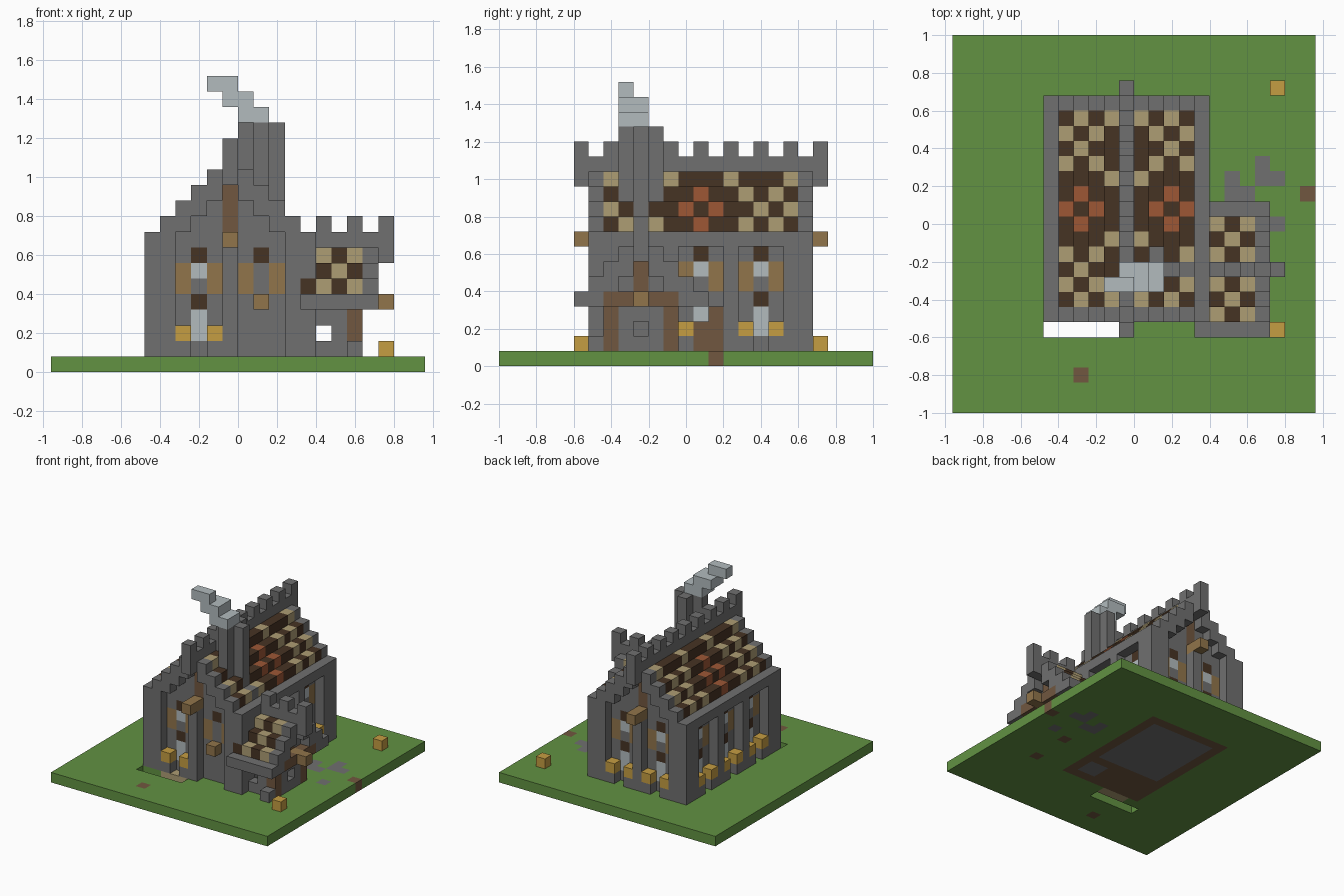
import bpy
import bmesh
from mathutils import Vector

cube = bpy.data.objects.get("Cube")
if cube:
    bpy.data.objects.remove(cube, do_unlink=True)

UNIT = 0.08
ORIGIN = Vector((-0.96, -1.0, 0.0))

COLOURS = {
    "grass": (0.122, 0.287, 0.055),
    "stone": (0.16, 0.16, 0.16),
    "dark_wood": (0.062, 0.033, 0.017),
    "straw": (0.42, 0.34, 0.175),
    "clay": (0.34, 0.095, 0.036),
    "timber": (0.283, 0.178, 0.07),
    "brown_wood": (0.165, 0.095, 0.05),
    "gold": (0.56, 0.34, 0.055),
    "pale_glass": (0.445, 0.497, 0.515),
}

materials = {}
for label, rgb in COLOURS.items():
    mat = bpy.data.materials.new(label)
    mat.use_nodes = True
    mat.diffuse_color = (*rgb, 1)
    mat.node_tree.nodes["Principled BSDF"].inputs["Base Color"].default_value = (*rgb, 1)
    materials[label] = mat

cells = {}


def span(value):
    """An index, or an inclusive (first, last) pair, as a range."""
    return range(value, value + 1) if isinstance(value, int) else range(value[0], value[1] + 1)


def fill(part, colour, xs, ys, zs):
    """Lay a block of unit cubes; later blocks replace earlier ones."""
    for i in span(xs):
        for j in span(ys):
            for k in span(zs):
                cells[i, j, k] = (part, colour)


def clear(xs, ys, zs):
    for i in span(xs):
        for j in span(ys):
            for k in span(zs):
                cells.pop((i, j, k), None)


# Ground slab with a gap by the front wall, floor and path patches
fill("ground", "grass", (0, 23), (0, 24), 0)
clear((6, 10), 5, 0)
fill("ground", "brown_wood", (7, 15), (7, 19), 0)
fill("ground", "stone", (8, 14), (11, 18), 0)
fill("ground", "stone", (13, 14), (8, 9), 0)
fill("ground", "straw", (8, 10), 6, 0)
for x, y in ((18, 14), (19, 14), (18, 15), (20, 15), (21, 15), (20, 16), (21, 12)):
    fill("ground", "stone", x, y, 0)
for x, y in ((23, 14), (8, 2), (19, 7), (19, 11)):
    fill("ground", "brown_wood", x, y, 0)

# Hall walls, one step behind the pillars
for x in (7, 15):
    fill("hall_walls", "stone", x, (7, 19), (1, 8))
for y in (7, 19):
    for x in range(7, 16):
        fill("hall_walls", "stone", x, y, (1, 12 - abs(x - 11)))

# Pillars and eaves
for x in (6, 16):
    for y in (6, 7, 11, 15, 19, 20):
        fill("pillars", "stone", x, y, (1, 7))
    fill("eaves", "stone", x, (6, 20), 8)
for y in (6, 20):
    for x in (6, 7, 11, 15, 16):
        fill("pillars", "stone", x, y, (1, 7))


# Window bays: a glass stack with shutters and flower boxes
def bay(axis, outer, inner, c, lower=True):
    def put(part, colour, along, depth, zs):
        x, y = (along, depth) if axis == "x" else (depth, along)
        fill(part, colour, x, y, zs)

    for side in (c - 1, c + 1):
        put("shutters", "timber", side, inner, (5, 6))
        if lower:
            put("bay_base", "stone", side, outer, 1)
            put("flower_boxes", "gold", side, outer, 2)
    put("windows", "dark_wood", c, inner, 7)
    if lower:
        put("windows", "pale_glass", c, inner, 6)
        put("windows", "dark_wood", c, inner, 4)
        put("windows", "pale_glass", c, inner, (2, 3))


for c in (9, 13, 17):
    bay("y", 6, 7, c)
for c in (13, 17):
    bay("y", 16, 15, c)
for c in (9, 13):
    bay("x", 20, 19, c)
bay("x", 6, 7, 9)
bay("x", 6, 7, 13, lower=False)
fill("front_lamp", "timber", 13, 6, 4)

# Side door frame
clear(16, 14, (1, 3))
fill("side_door", "brown_wood", 16, (13, 14), (1, 2))
fill("side_door", "brown_wood", 16, 14, 3)
fill("side_door", "dark_wood", 15, 13, 4)

# Stepped gable rakes, gable posts and protruding beams
for y, post, tip in ((6, 7, 5), (20, 19, 21)):
    for x in range(6, 17):
        top = 13 - abs(x - 11)
        if x != 11:
            fill("gables", "stone", x, y, (top - 1, top))
    fill("gable_posts", "brown_wood", 11, post, (9, 11))
    fill("gable_beams", "timber", 11, y, 8)
    fill("gable_beams", "timber", 11, tip, 8)


# Hall roof: stepped tiles, with a clay diamond among straw checks
def tile_colour(d, r):
    if abs(r - 6) + abs(d - 1) == 1:
        return "clay"
    if d == 3:
        return "straw" if r % 4 == 0 else "dark_wood"
    return "straw" if (d + r) % 2 and abs(r - 6) > 2 else "dark_wood"


for d in range(4):
    for y in range(7, 20):
        for x in (7 + d, 15 - d):
            fill("hall_roof", tile_colour(d, 19 - y), x, y, 9 + d)

# Hall ridge with battlements
fill("hall_ridge", "stone", 11, (5, 21), (12, 13))
for y in range(5, 22, 2):
    fill("hall_ridge", "stone", 11, y, 14)

# Chimney of four flues, and drifting smoke
for x, y in ((12, 9), (14, 9), (13, 8), (13, 10)):
    fill("chimney", "stone", x, y, (9, 15))
fill("chimney", "stone", 13, 9, (9, 13))
fill("smoke", "pale_glass", (12, 13), (8, 9), 16)
fill("smoke", "pale_glass", (11, 12), (8, 9), 17)
fill("smoke", "pale_glass", (10, 11), 8, 18)

# Side wing walls with openings and corner posts
for y in (7, 11):
    fill("wing_walls", "stone", (17, 19), y, (1, 4))
    clear(17, y, 2)
fill("wing_walls", "stone", 19, (7, 11), (1, 4))
clear(19, 9, 2)
for y in (7, 11):
    fill("wing_posts", "brown_wood", 19, y, (1, 3))
fill("wing_step", "stone", 19, 6, 1)

# Side wing roof, gable and eaves
for y in range(6, 13):
    d = abs(y - 9)
    if d:
        top = 8 - d
        for x in range(16, 20):
            check = x > 16 and (x - 17 + d) % 2 == 1
            fill("wing_roof", "straw" if check else "dark_wood", x, y, top)
        fill("wing_gable", "stone", 20, y, (top - 1, top))
        if d < 3:
            fill("wing_gable", "stone", 19, y, (4, top - 1))
for y in (5, 13):
    fill("wing_eaves", "stone", (16, 20), y, 4)
fill("wing_beam", "brown_wood", 20, (7, 11), 4)
fill("wing_beam", "timber", (20, 21), 9, 4)
fill("wing_post", "brown_wood", 19, 9, (5, 6))

# Side wing ridge with battlements
fill("wing_ridge", "stone", (15, 21), 9, (7, 8))
for x in range(15, 22, 2):
    fill("wing_ridge", "stone", x, 9, 9)

# Loose straw bales on the grass
for y in (5, 21):
    fill("bales", "gold", 21, y, 1)

# Turn each named part into a mesh of its exposed faces
AXES = [Vector((1, 0, 0)), Vector((0, 1, 0)), Vector((0, 0, 1))]
for part in sorted({p for p, _ in cells.values()}):
    own = {cell: colour for cell, (p, colour) in cells.items() if p == part}
    palette = sorted(set(own.values()))
    bm = bmesh.new()
    for cell, colour in own.items():
        middle = Vector(cell) + sum(AXES, Vector()) / 2
        for a in range(3):
            u, v = AXES[(a + 1) % 3] / 2, AXES[(a + 2) % 3] / 2
            for sign in (1, -1):
                normal = AXES[a] * sign
                if tuple(int(n) for n in Vector(cell) + normal) in cells:
                    continue
                centre = middle + normal / 2
                corners = [centre - u - v, centre + u - v, centre + u + v, centre - u + v]
                face = bm.faces.new([bm.verts.new(ORIGIN + c * UNIT) for c in corners[::sign]])
                face.material_index = palette.index(colour)
    bmesh.ops.remove_doubles(bm, verts=bm.verts, dist=UNIT / 100)
    mesh = bpy.data.meshes.new(part)
    bm.to_mesh(mesh)
    bm.free()
    for colour in palette:
        mesh.materials.append(materials[colour])
    bpy.context.collection.objects.link(bpy.data.objects.new(part, mesh))
